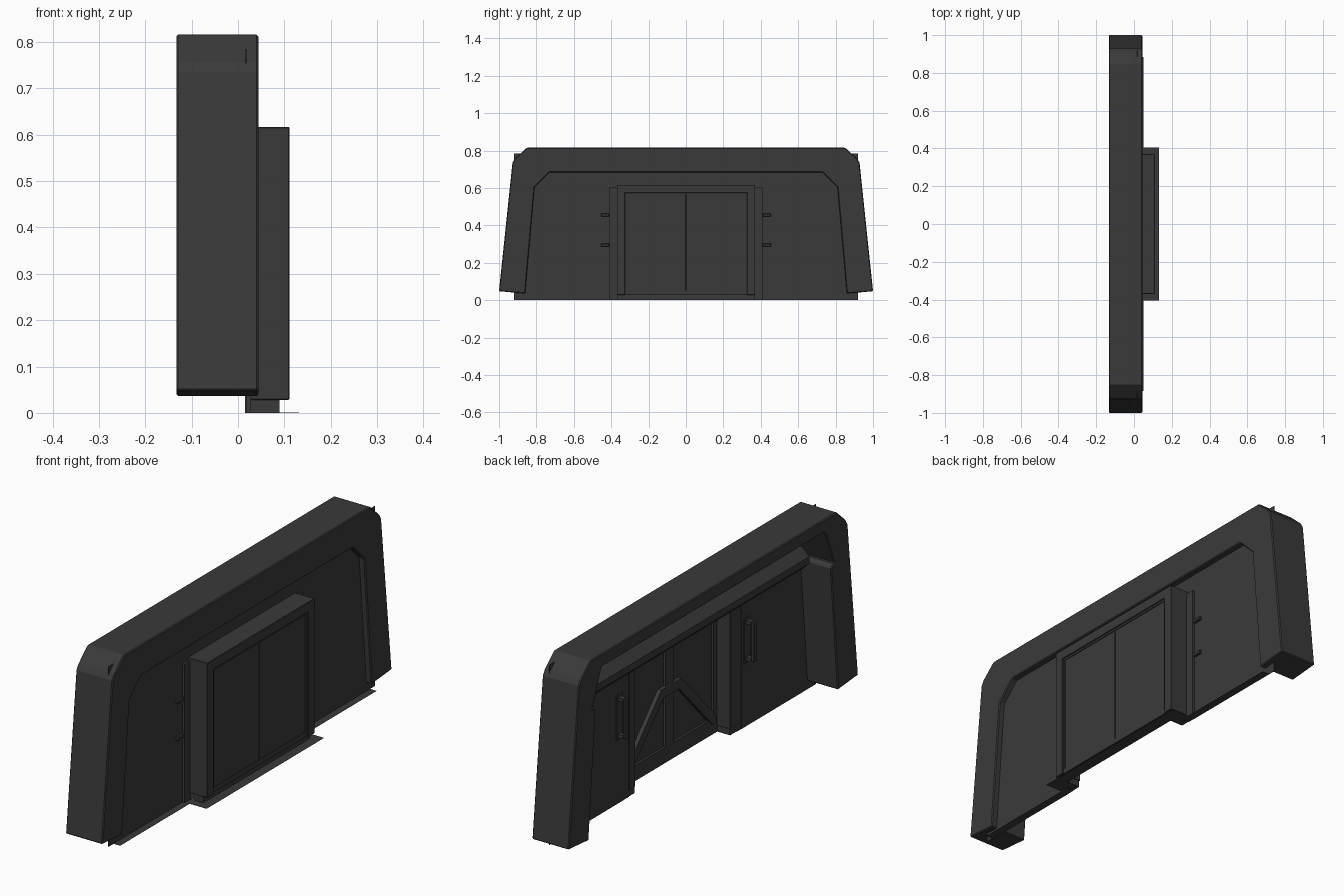
import bpy, bmesh
from mathutils import Vector

if "Cube" in bpy.data.objects:
    bpy.data.objects.remove(bpy.data.objects["Cube"])

mat = bpy.data.materials.new("dark_metal")
mat.diffuse_color = (0.042, 0.042, 0.042, 1)
mat.use_nodes = True
mat.node_tree.nodes["Principled BSDF"].inputs["Base Color"].default_value = mat.diffuse_color


def prism(name, pts, a, b, axis="x", bevel=0):
    """Extrude a profile: (y,z) points along x, or (x,z) points along y."""
    def place(p, t):
        return (t, p[0], p[1]) if axis == "x" else (p[0], t, p[1])
    bm = bmesh.new()
    face = bm.faces.new([bm.verts.new(place(p, a)) for p in pts])
    ext = bmesh.ops.extrude_face_region(bm, geom=[face])
    verts = [g for g in ext["geom"] if isinstance(g, bmesh.types.BMVert)]
    shift = Vector((b - a, 0, 0)) if axis == "x" else Vector((0, b - a, 0))
    bmesh.ops.translate(bm, verts=verts, vec=shift)
    bmesh.ops.recalc_face_normals(bm, faces=bm.faces)
    me = bpy.data.meshes.new(name)
    bm.to_mesh(me)
    bm.free()
    ob = bpy.data.objects.new(name, me)
    bpy.context.collection.objects.link(ob)
    me.materials.append(mat)
    if bevel:
        add_bevel(ob, bevel)
    return ob


def add_bevel(ob, width):
    m = ob.modifiers.new("bevel", "BEVEL")
    m.width = width
    m.segments = 1
    m.limit_method = "ANGLE"


def box(name, x, y, z, bevel=0):
    return prism(name, [(y[0], z[0]), (y[1], z[0]), (y[1], z[1]), (y[0], z[1])], x[0], x[1], "x", bevel)


def mirrored(half):
    """Complete a half outline across y = 0."""
    return half + [(-y, z) for y, z in reversed(half)]


# Arched outer frame with a deeper hollow behind the front lip
outer = [(1, 0.048), (0.928, 0.735), (0.915, 0.757), (0.85, 0.816)]
inner = [(0.86, 0.036), (0.81, 0.605), (0.73, 0.683)]
ring = mirrored(outer) + [(-y, z) for y, z in inner] + list(reversed(inner))
frame = prism("arch_frame", ring, -0.133, 0.044)
hollow = prism("hollow_cutter", mirrored([(0.79, 0.575), (0.835, 0.60), (0.77, 0.76)]), -0.2, 0.012)
hollow.hide_render = True
hollow.hide_viewport = True
hollow.display_type = "WIRE"
cut = frame.modifiers.new("hollow", "BOOLEAN")
cut.object = hollow
cut.solver = "EXACT"
add_bevel(frame, 0.004)

# Wall panel with the door opening
prism("wall_panel", [(0.92, 0), (0.92, 0.785), (-0.92, 0.785), (-0.92, 0),
                     (-0.405, 0), (-0.405, 0.605), (0.405, 0.605), (0.405, 0)], 0.015, 0.018)

# Thin sill at ground level, in front of the door
box("door_sill", (0.088, 0.132), (-0.405, 0.405), (0, 0.0006))

# Rear rail with sloped top
prism("rear_rail", [(0.016, 0.575), (-0.03, 0.575), (-0.06, 0.605), (-0.06, 0.635),
                    (0.0, 0.695), (0.016, 0.695)], -0.765, 0.765, "y")

# Projecting door surround, with an inner stop around the leaves
prism("door_surround", [(0.37, 0.028), (0.37, 0.617), (-0.37, 0.617), (-0.37, 0.028),
                        (-0.327, 0.028), (-0.327, 0.573), (0.327, 0.573), (0.327, 0.028)],
      0.015, 0.111, "x", 0.002)
prism("door_stop", [(0.33, 0.052), (0.33, 0.576), (-0.33, 0.576), (-0.33, 0.052),
                    (-0.318, 0.052), (-0.318, 0.565), (0.318, 0.565), (0.318, 0.052)],
      0.09, 0.106)
box("door_base", (0.08, 0.09), (-0.365, 0.365), (0, 0.054))
box("door_threshold", (0.09, 0.104), (-0.327, 0.327), (0.03, 0.052))
# Backing that closes the seam between the leaves
box("door_seam_strip", (0.078, 0.092), (-0.03, 0.03), (0.05, 0.573))

for s, side in ((1, "left"), (-1, "right")):
    def span(a, b):
        return tuple(sorted((s * a, s * b)))
    # Ground sills along the wall and beside the door surround
    box(side + "_wall_sill", (0.016, 0.05), span(0.37, 0.885), (0, 0.0006))
    box(side + "_surround_sill", (0.05, 0.088), span(0.36, 0.405), (0, 0.0006))
    # Stepped jamb between wall and surround, and the foot below it
    box(side + "_jamb_flange", (0.018, 0.028), span(0.365, 0.41), (0, 0.605))
    box(side + "_jamb_foot", (0.018, 0.09), span(0.33, 0.368), (0, 0.03))
    # Door leaf with a raised border and diagonal brace on its rear
    box(side + "_door_leaf", (0.088, 0.102), span(0.001, 0.327), (0.052, 0.573), 0.001)
    for i, (y0, y1, z0, z1) in enumerate(((0.30, 0.325, 0.05, 0.57), (0.03, 0.30, 0.05, 0.07),
                                          (0.03, 0.30, 0.55, 0.57))):
        box(f"{side}_door_border_{i}", (0.078, 0.089), span(y0, y1), (z0, z1))
    prism(side + "_door_brace", [(s * y, z) for y, z in
          ((0.0, 0.335), (0.07, 0.335), (0.31, 0.08), (0.31, 0.05), (0.285, 0.05), (0.055, 0.295), (0.0, 0.295))],
          0.07, 0.089)
    # Grab handle behind the wall, with its two fixings on the front
    box(side + "_handle_plate", (0.011, 0.016), span(0.418, 0.462), (0.28, 0.475))
    box(side + "_handle_bar", (-0.028, -0.012), span(0.43, 0.452), (0.29, 0.465), 0.004)
    for i, z in enumerate((0.295, 0.455)):
        box(f"{side}_handle_post_{i}", (-0.013, 0.012), span(0.43, 0.452), (z - 0.005, z + 0.01))
        box(f"{side}_handle_fixing_{i}", (0.017, 0.03), span(0.412, 0.455), (z - 0.008, z + 0.008), 0.002)
